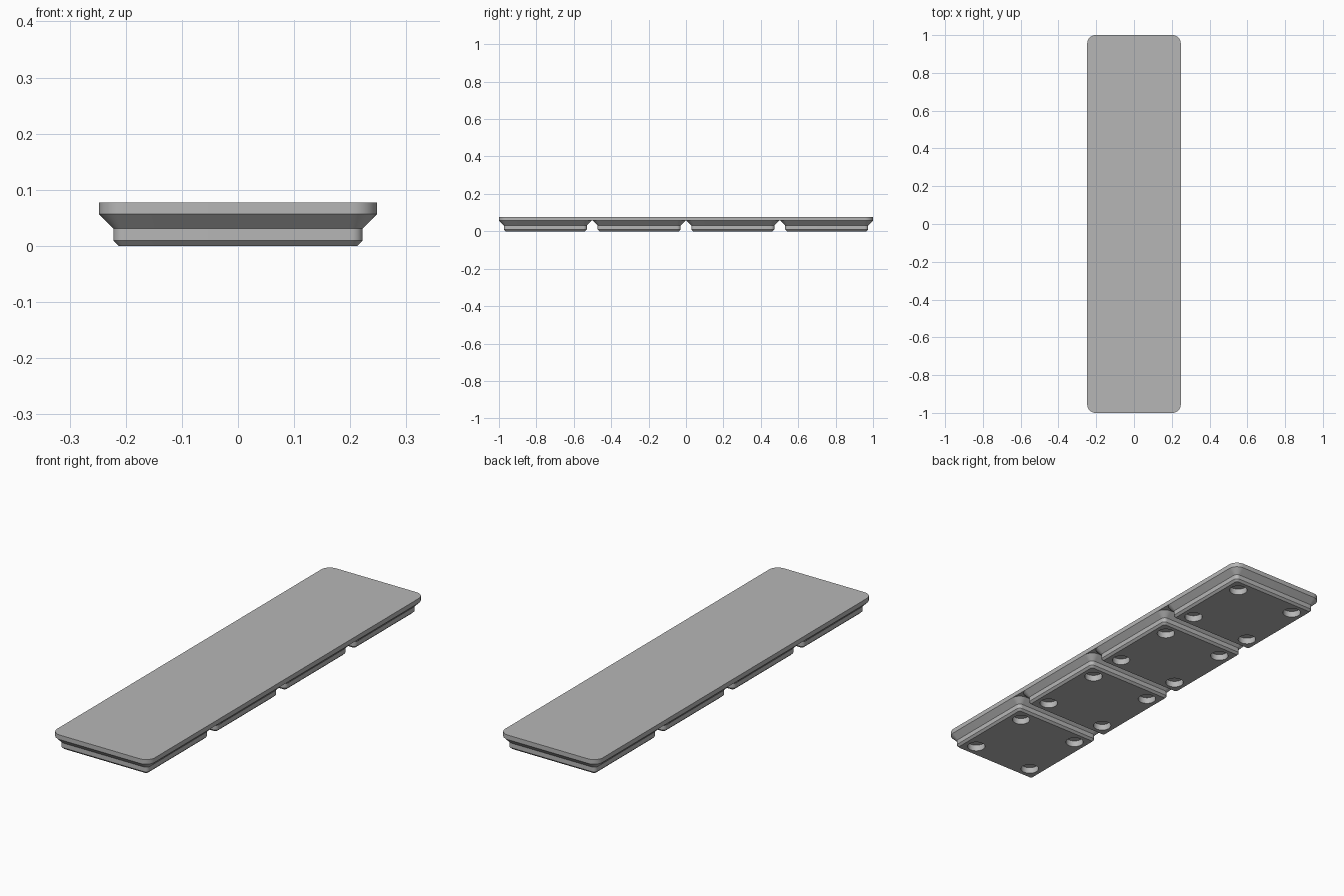
import bpy, bmesh, math

if "Cube" in bpy.data.objects:
    bpy.data.objects.remove(bpy.data.objects["Cube"], do_unlink=True)

MM = 2 / 167.5          # millimetres to units
PITCH = 42 * MM         # spacing between feet
HOLE_OFFSET = 13 * MM

grey = bpy.data.materials.new("plain grey")
grey.use_nodes = True
colour = (0.47, 0.47, 0.47, 1)
grey.diffuse_color = colour
grey.node_tree.nodes["Principled BSDF"].inputs["Base Color"].default_value = colour


def rounded_ring(bm, width, depth, radius, z, steps=10):
    """Ring of vertices around a rounded rectangle."""
    ring = []
    for quarter, (sx, sy) in enumerate([(1, 1), (-1, 1), (-1, -1), (1, -1)]):
        for i in range(steps + 1):
            a = math.pi / 2 * (quarter + i / steps)
            x = sx * (width / 2 - radius) + radius * math.cos(a)
            y = sy * (depth / 2 - radius) + radius * math.sin(a)
            ring.append(bm.verts.new((x * MM, y * MM, z * MM)))
    return ring


def loft(name, sections):
    """Closed solid through (width, depth, radius, z) sections, bottom to top."""
    bm = bmesh.new()
    rings = [rounded_ring(bm, *s) for s in sections]
    for low, high in zip(rings, rings[1:]):
        for i in range(len(low)):
            j = (i + 1) % len(low)
            bm.faces.new((low[i], low[j], high[j], high[i]))
    bm.faces.new(rings[0][::-1])
    bm.faces.new(rings[-1])
    return finish(bm, name)


def finish(bm, name):
    bmesh.ops.recalc_face_normals(bm, faces=bm.faces)
    mesh = bpy.data.meshes.new(name)
    bm.to_mesh(mesh)
    bm.free()
    mesh.materials.append(grey)
    obj = bpy.data.objects.new(name, mesh)
    bpy.context.collection.objects.link(obj)
    return obj


def smooth(obj):
    bpy.ops.object.select_all(action="DESELECT")
    obj.select_set(True)
    bpy.context.view_layer.objects.active = obj
    bpy.ops.object.shade_smooth_by_angle(angle=math.radians(30))


# Top slab spanning all the feet
slab = loft("top_slab", [(41.5, 167.5, 3.75, 4.75), (41.5, 167.5, 3.75, 6.5)])
smooth(slab)

# Stepped foot with chamfered profile
foot = loft("foot_1", [(35.6, 35.6, 0.8, 0), (37.2, 37.2, 1.6, 0.8),
                       (37.2, 37.2, 1.6, 2.6), (41.5, 41.5, 3.75, 4.75)])

# Four round pockets cut into the underside
bm = bmesh.new()
for sx in (-1, 1):
    for sy in (-1, 1):
        made = bmesh.ops.create_cone(bm, cap_ends=True, segments=40, radius1=3.25 * MM,
                                     radius2=3.25 * MM, depth=4.8 * MM)
        bmesh.ops.translate(bm, verts=made["verts"],
                            vec=(sx * HOLE_OFFSET, sy * HOLE_OFFSET, 0))
cutter = finish(bm, "pocket_cutter")
cutter.hide_render = True

cut = foot.modifiers.new("pockets", "BOOLEAN")
cut.operation = "DIFFERENCE"
cut.solver = "EXACT"
cut.object = cutter
bpy.context.view_layer.update()
graph = bpy.context.evaluated_depsgraph_get()
cut_mesh = bpy.data.meshes.new_from_object(foot.evaluated_get(graph))
foot.modifiers.clear()
foot.data = cut_mesh
bpy.data.objects.remove(cutter, do_unlink=True)
smooth(foot)

# Row of four feet sharing one mesh
foot.location.y = -1.5 * PITCH
for n in range(1, 4):
    copy = bpy.data.objects.new(f"foot_{n + 1}", foot.data)
    copy.location.y = (n - 1.5) * PITCH
    bpy.context.collection.objects.link(copy)
